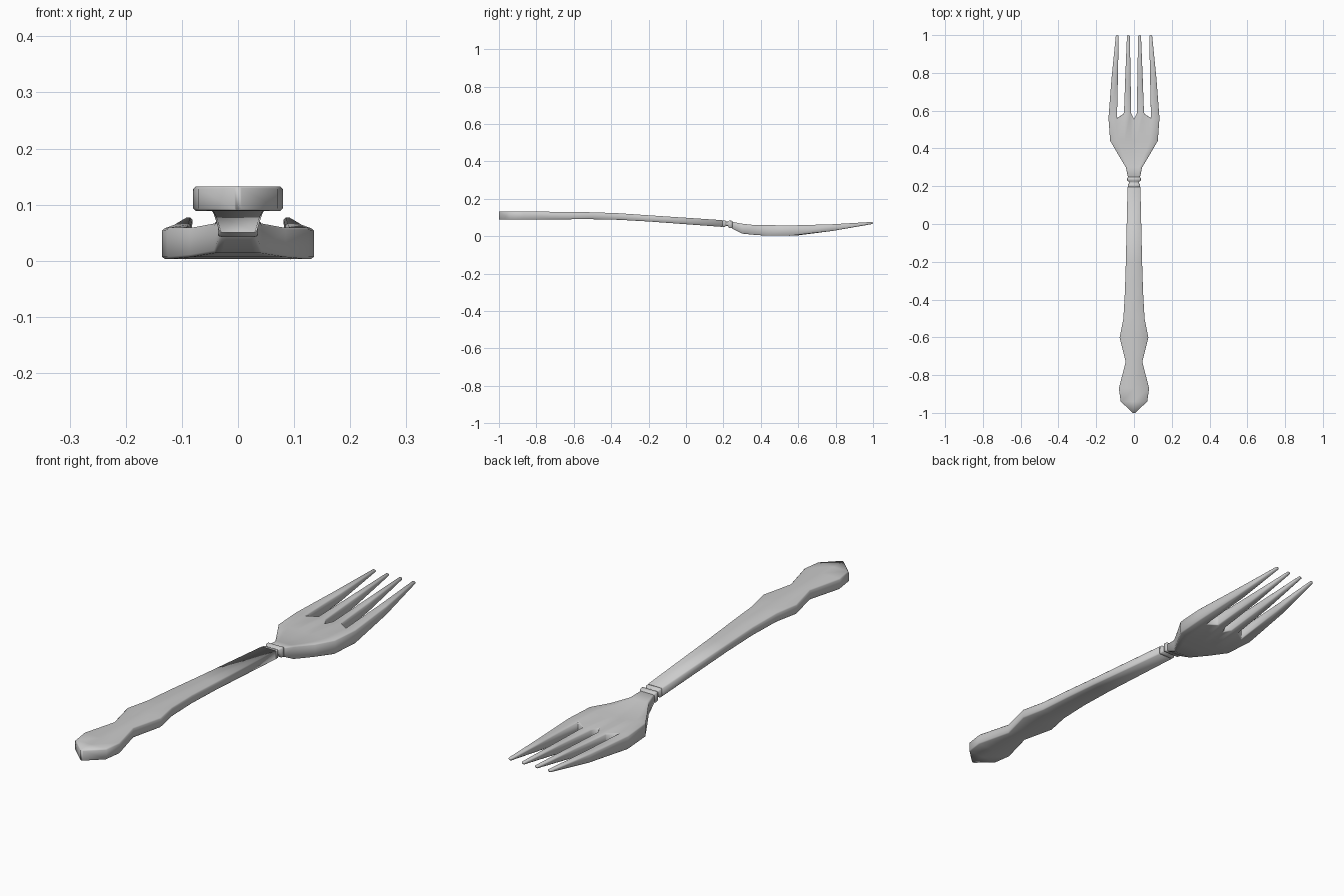
import bpy, bmesh

cube = bpy.data.objects.get("Cube")
if cube:
    bpy.data.objects.remove(cube)

steel = bpy.data.materials.new("brushed steel")
steel.use_nodes = True
COLOUR = (0.6, 0.6, 0.6, 1)
steel.diffuse_color = COLOUR
steel.node_tree.nodes["Principled BSDF"].inputs["Base Color"].default_value = COLOUR


def finish(bm, name, bevel=0):
    bmesh.ops.recalc_face_normals(bm, faces=bm.faces)
    for f in bm.faces:
        f.smooth = True
    mesh = bpy.data.meshes.new(name)
    bm.to_mesh(mesh)
    bm.free()
    mesh.materials.append(steel)
    ob = bpy.data.objects.new(name, mesh)
    bpy.context.collection.objects.link(ob)
    if bevel:
        mod = ob.modifiers.new("soft edges", "BEVEL")
        mod.width = bevel
        mod.segments = 1
        mod.limit_method = "ANGLE"
        mod.angle_limit = 0.9
    return ob


def loft(name, stations, chamfer):
    """Chamfered bar through stations of (y, half width, bottom, top)."""
    bm = bmesh.new()
    rings = []
    for y, w, lo, hi in stations:
        c = min(chamfer, w * 0.4)
        half = [(w - c, hi), (w, hi - c), (w, lo + c), (w - c, lo)]
        ring = [(0, hi)] + half + [(0, lo)] + [(-x, z) for x, z in reversed(half)]
        rings.append([bm.verts.new((x, y, z)) for x, z in ring])
    for a, b in zip(rings, rings[1:]):
        for i in range(len(a)):
            j = (i + 1) % len(a)
            bm.faces.new((a[i], a[j], b[j], b[i]))
    bm.faces.new(rings[0])
    bm.faces.new(rings[-1])
    return finish(bm, name)


# Handle with a waisted, pointed end
loft("handle", [
    (-1.0, 0.006, 0.09, 0.132), (-0.94, 0.07, 0.089, 0.132),
    (-0.87, 0.08, 0.089, 0.132), (-0.73, 0.044, 0.09, 0.131),
    (-0.6, 0.076, 0.091, 0.13), (-0.5, 0.056, 0.091, 0.128),
    (-0.36, 0.048, 0.088, 0.123), (-0.2, 0.043, 0.079, 0.112),
    (0.195, 0.034, 0.05, 0.086)], 0.004)

# Collar with two raised rings
loft("collar", [
    (0.19, 0.026, 0.054, 0.08), (0.2, 0.033, 0.05, 0.084),
    (0.209, 0.033, 0.05, 0.084), (0.214, 0.027, 0.056, 0.078),
    (0.224, 0.027, 0.056, 0.078), (0.23, 0.036, 0.045, 0.084),
    (0.242, 0.036, 0.043, 0.083), (0.25, 0.03, 0.045, 0.078)], 0.003)

# Head: rows of half-width columns, where skipped columns leave the gaps
SPLIT = (0, 0.015, 0.053, 0.09, 0.135)
palm = [(0.243, 0.031, 0.043, 0.078), (0.3, 0.043, 0.014, 0.067),
        (0.37, 0.085, 0.007, 0.062), (0.44, 0.126, 0.003, 0.06)]
tines = [(0.78, (0, 0.018, 0.046, 0.085, 0.118), 0.028, 0.064),
         (1.0, (0, 0.022, 0.037, 0.081, 0.096), 0.066, 0.077)]
rows = [([(x * w / 0.135, y) for x in SPLIT], lo, hi) for y, w, lo, hi in palm]
rows.append((list(zip(SPLIT, (0.555, 0.585, 0.585, 0.56, 0.56))), 0.003, 0.058))
rows += [([(x, y) for x in xs], lo, hi) for y, xs, lo, hi in tines]

bm = bmesh.new()
layers = []
for points, lo, hi in rows:
    full = [(-x, y) for x, y in reversed(points[1:])] + points
    sheet = []
    for z, is_top in ((lo, False), (hi, True)):
        line = []
        for x, y in full:
            dish = 0.007 * (1 - abs(x) / 0.135) if is_top and 0.35 < y < 0.7 else 0
            line.append(bm.verts.new((x, y, z - dish)))
        sheet.append(line)
    layers.append(sheet)

for side in (0, 1):
    for r in range(len(layers) - 1):
        a, b = layers[r][side], layers[r + 1][side]
        for c in range(len(a) - 1):
            if r >= len(palm) and c not in (0, 2, 5, 7):
                continue
            bm.faces.new((a[c], a[c + 1], b[c + 1], b[c]))

# Walls around the outline and between the tines
partner = {}
for low, high in layers:
    partner.update(zip(low, high))
for e in [e for e in bm.edges if e.is_boundary and e.verts[0] in partner]:
    p, q = e.verts
    bm.faces.new((p, q, partner[q], partner[p]))
bmesh.ops.delete(bm, geom=[v for v in bm.verts if not v.link_faces], context="VERTS")
finish(bm, "fork_head", 0.004)
